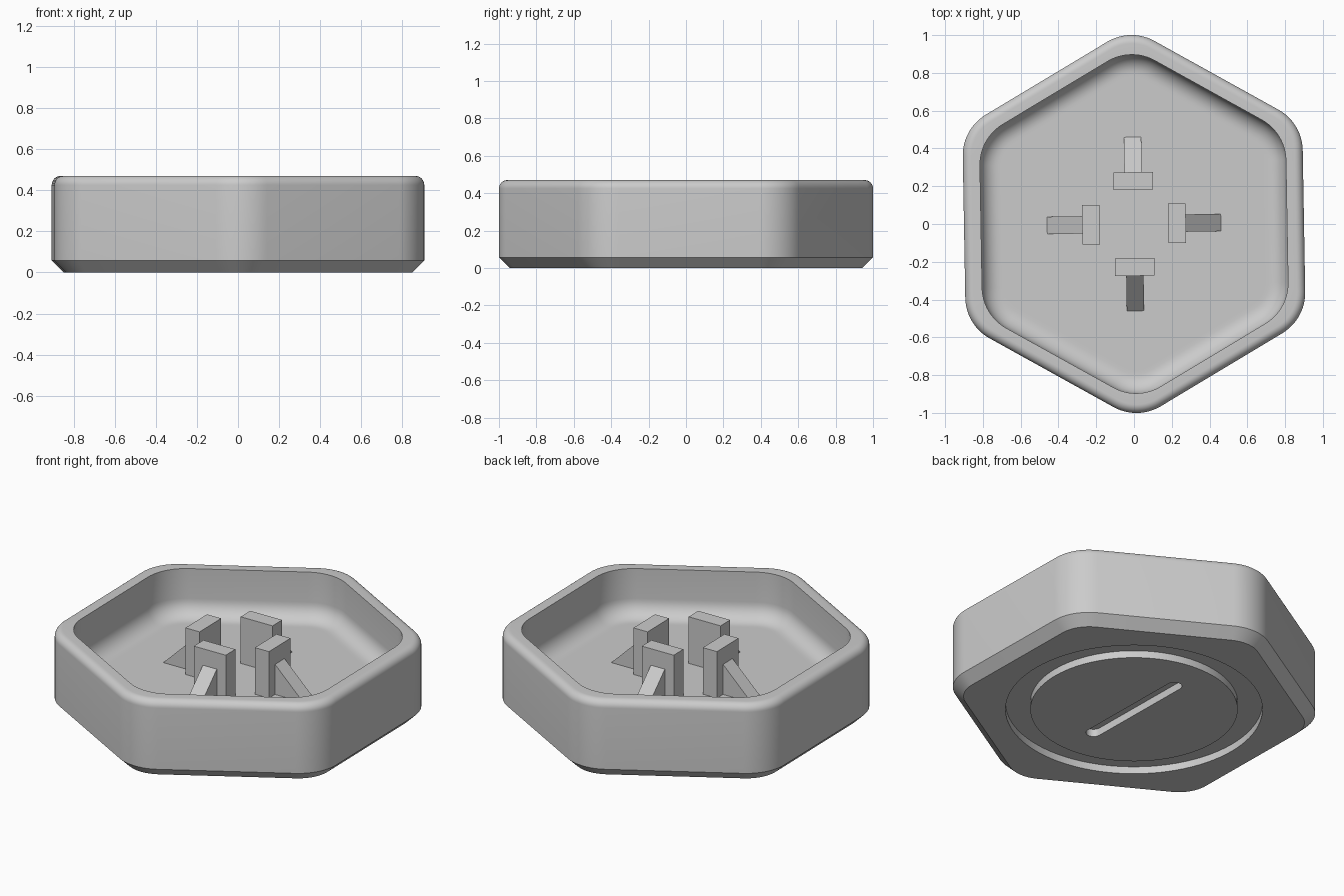
import bpy, bmesh
from math import sin, cos, pi, radians
from mathutils import Matrix

if "Cube" in bpy.data.objects:
    bpy.data.objects.remove(bpy.data.objects["Cube"], do_unlink=True)

TWIST = radians(1)      # whole piece sits slightly turned
HEIGHT, FLOOR = 0.47, 0.19

grey = bpy.data.materials.new("light grey")
grey.use_nodes = True
grey.diffuse_color = (0.6, 0.6, 0.6, 1)
grey.node_tree.nodes["Principled BSDF"].inputs["Base Color"].default_value = (0.6, 0.6, 0.6, 1)


def make_object(name, bm):
    bmesh.ops.recalc_face_normals(bm, faces=bm.faces)
    mesh = bpy.data.meshes.new(name)
    bm.to_mesh(mesh)
    bm.free()
    mesh.materials.append(grey)
    obj = bpy.data.objects.new(name, mesh)
    bpy.context.collection.objects.link(obj)
    return obj


def rounded_hex(apothem, radius, steps=12):
    """Outline of a hexagon with a point on y and rounded corners."""
    reach = (apothem - radius) / cos(pi / 6)
    points = []
    for corner in range(6):
        mid = pi / 6 + corner * pi / 3
        for i in range(steps + 1):
            a = mid + (i / steps - 0.5) * pi / 3
            points.append((reach * cos(mid) + radius * cos(a),
                           reach * sin(mid) + radius * sin(a)))
    return points


def loft(bm, rings, closed=False):
    """Skin a list of (outline, z) rings; cap the ends unless closed."""
    loops = [[bm.verts.new((x, y, z)) for x, y in pts] for pts, z in rings]
    pairs = list(zip(loops, loops[1:]))
    if closed:
        pairs.append((loops[-1], loops[0]))
    else:
        bm.faces.new(loops[0])
        bm.faces.new(loops[-1])
    for a, b in pairs:
        for i in range(len(a)):
            j = (i + 1) % len(a)
            bm.faces.new((a[i], a[j], b[j], b[i]))


def circle(r, n=96):
    return [(r * cos(2 * pi * i / n), r * sin(2 * pi * i / n)) for i in range(n)]


# Tray body: chamfered foot, rounded rim, filleted floor
EDGE, COVE, ARC = 0.045, 0.1, 8
rings = [(rounded_hex(0.842, 0.192), 0), (rounded_hex(0.9, 0.25), 0.057)]
for i in range(ARC + 1):
    a = i / ARC * pi / 2
    inset = EDGE * (1 - cos(a))
    rings.append((rounded_hex(0.9 - inset, 0.25 - inset), HEIGHT - EDGE * (1 - sin(a))))
rings.append((rounded_hex(0.81, 0.25), HEIGHT))
for i in range(ARC + 1):
    a = i / ARC * pi / 2
    inset = COVE * (1 - cos(a))
    rings.append((rounded_hex(0.81 - inset, 0.25 - inset), FLOOR + COVE * (1 - sin(a))))
rings.append((rounded_hex(0.69, 0.13), FLOOR))
bm = bmesh.new()
loft(bm, rings)
tray = make_object("tray", bm)

# Cutters for the underside: ring groove and rounded slot
bm = bmesh.new()
loft(bm, [(circle(0.565), -0.1), (circle(0.70), -0.1),
          (circle(0.70), 0.043), (circle(0.565), 0.043)], closed=True)
groove = make_object("groove_cutter", bm)

slot_outline = []
for i in range(26):
    end = 1 if i < 13 else -1
    a = (i if i < 13 else i - 1) * pi / 12
    slot_outline.append((0.042 * cos(a), end * 0.335 + 0.042 * sin(a)))
slot_outline[-1] = (0.042, -0.335)
bm = bmesh.new()
loft(bm, [(slot_outline, -0.1), (slot_outline, 0.045)])
slot = make_object("slot_cutter", bm)

bpy.context.view_layer.objects.active = tray
for cutter in (groove, slot):
    cutter.hide_render = True
    mod = tray.modifiers.new("cut", "BOOLEAN")
    mod.operation = "DIFFERENCE"
    mod.solver = "EXACT"
    mod.object = cutter
    bpy.ops.object.modifier_apply(modifier=mod.name)
    bpy.data.objects.remove(cutter, do_unlink=True)

bpy.ops.object.select_all(action="DESELECT")
tray.select_set(True)
bpy.ops.object.shade_smooth_by_angle(angle=radians(30))
tray.rotation_euler.z = TWIST

# Four upright posts, each with a sloped brace behind it
SINK = 0.01
for k, side in enumerate(("back", "left_side", "front", "right_side")):
    turn = TWIST + k * pi / 2

    bm = bmesh.new()
    low = FLOOR - SINK
    place = Matrix.Translation((0, 0.228, (HEIGHT + low) / 2))
    size = Matrix.Diagonal((0.21, 0.093, HEIGHT - low, 1))
    bmesh.ops.create_cube(bm, size=1, matrix=place @ size)
    make_object(side + "_post", bm).rotation_euler.z = turn

    bm = bmesh.new()
    profile = [(0.27, low), (0.46, low), (0.46, FLOOR), (0.27, FLOOR + 0.185)]
    ends = [[bm.verts.new((x, y, z)) for y, z in profile] for x in (-0.046, 0.046)]
    for end in ends:
        bm.faces.new(end)
    for i in range(4):
        j = (i + 1) % 4
        bm.faces.new((ends[0][i], ends[0][j], ends[1][j], ends[1][i]))
    make_object(side + "_brace", bm).rotation_euler.z = turn
